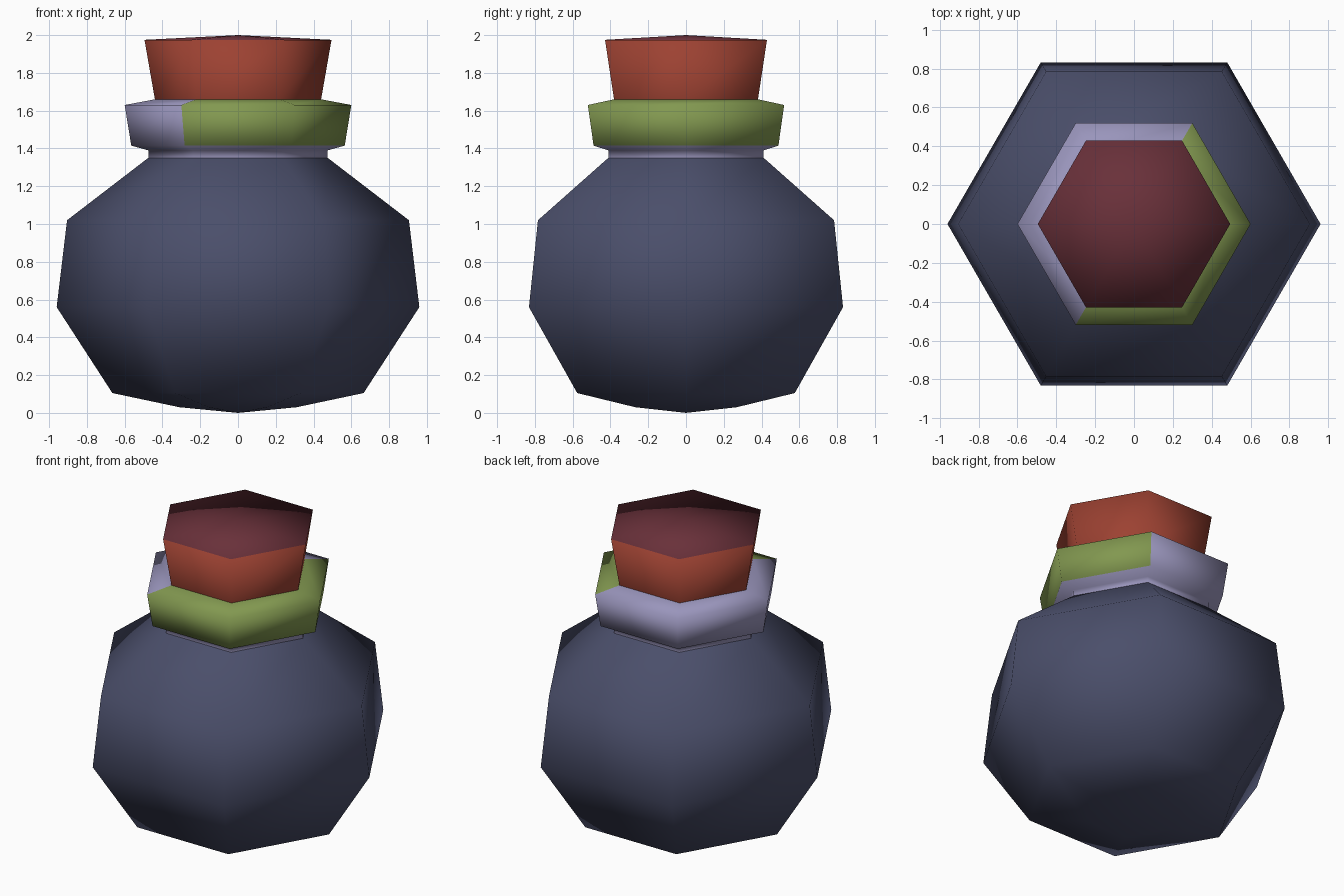
import bpy, bmesh, math

if "Cube" in bpy.data.objects:
    bpy.data.objects.remove(bpy.data.objects["Cube"])

SIDES = 6


def material(name, rgb):
    m = bpy.data.materials.new(name)
    m.diffuse_color = (*rgb, 1.0)
    m.use_nodes = True
    m.node_tree.nodes["Principled BSDF"].inputs["Base Color"].default_value = m.diffuse_color
    return m


slate = material("slate_blue", (0.069, 0.077, 0.145))
lavender = material("lavender", (0.32, 0.30, 0.50))
green = material("olive_green", (0.223, 0.314, 0.080))
red = material("brick_red", (0.335, 0.054, 0.032))
maroon = material("maroon", (0.141, 0.030, 0.042))


def lathe(name, profile, mats, rule=lambda band, side: 0):
    """Six-sided revolve of (radius, z) points; radius 0 makes a pole."""
    bm = bmesh.new()
    rings = []
    for r, z in profile:
        if r == 0:
            rings.append([bm.verts.new((0, 0, z))] * SIDES)
        else:
            rings.append([bm.verts.new((r * math.cos(math.tau * i / SIDES),
                                        r * math.sin(math.tau * i / SIDES), z))
                          for i in range(SIDES)])
    for band, (a, b) in enumerate(zip(rings, rings[1:])):
        for i in range(SIDES):
            j = (i + 1) % SIDES
            corners = list(dict.fromkeys((a[i], a[j], b[j], b[i])))
            face = bm.faces.new(corners)
            face.smooth = True
            face.material_index = rule(band, i)
    mesh = bpy.data.meshes.new(name)
    bm.to_mesh(mesh)
    bm.free()
    for m in mats:
        mesh.materials.append(m)
    obj = bpy.data.objects.new(name, mesh)
    bpy.context.collection.objects.link(obj)
    return obj


# Round-bellied bottle
lathe("bottle_body",
      [(0, 0.0), (0.31, 0.03), (0.665, 0.105), (0.96, 0.56),
       (0.905, 1.02), (0.475, 1.35)], [slate])

# Neck and flared collar; the front and right sides of the collar are green
lathe("neck_collar",
      [(0.475, 1.35), (0.475, 1.39), (0.565, 1.415), (0.6, 1.63), (0.44, 1.66)],
      [lavender, green],
      lambda band, side: int(band >= 2 and side in (0, 4, 5)))

# Stopper with a darker, slightly peaked top
lathe("stopper",
      [(0.44, 1.66), (0.495, 1.975), (0, 2.0)], [red, maroon],
      lambda band, side: band)
